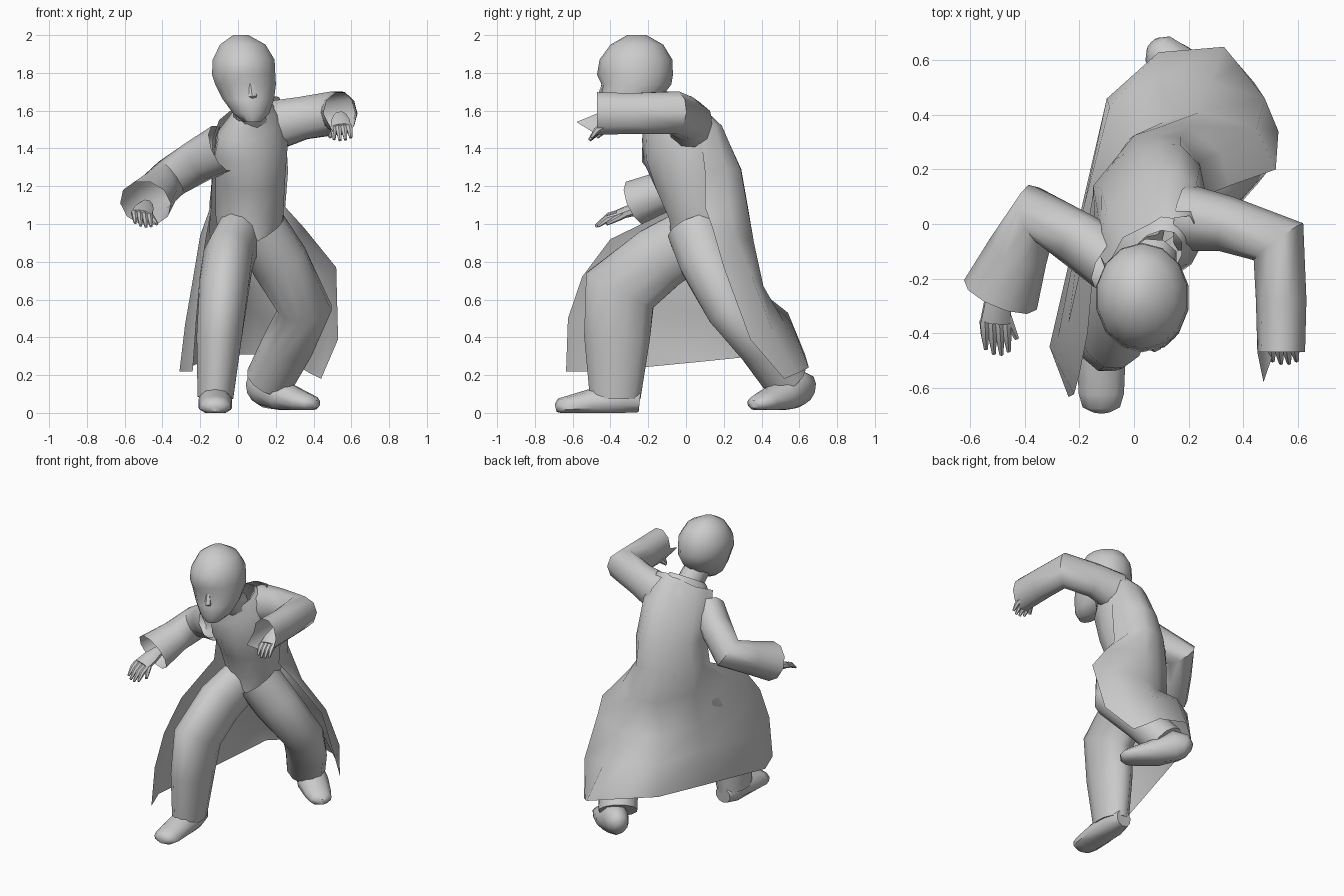
import bpy, bmesh, math
from mathutils import Vector as V


def finish(name, bm, angle=50):
    bmesh.ops.recalc_face_normals(bm, faces=bm.faces)
    me = bpy.data.meshes.new(name)
    bm.to_mesh(me)
    bm.free()
    ob = bpy.data.objects.new(name, me)
    bpy.context.collection.objects.link(ob)
    bpy.ops.object.select_all(action='DESELECT')
    ob.select_set(True)
    bpy.context.view_layer.objects.active = ob
    bpy.ops.object.shade_smooth_by_angle(angle=math.radians(angle))
    return ob


def tube(name, path, n=10, ref=(1, 0, 0), caps=(True, True), axis=None, edit=None):
    """Loft of ellipses; path rows are x, y, z, radius along ref, radius across."""
    bm = bmesh.new()
    pts = [V(p[:3]) for p in path]
    rings = []
    for i, p in enumerate(pts):
        a = (p - pts[i - 1]).normalized() if i else V()
        b = (pts[i + 1] - p).normalized() if i < len(pts) - 1 else V()
        t = V(axis) if axis else (a + b).normalized()
        s = V(ref) - t * t.dot(V(ref))
        s.normalize()
        u = t.cross(s)
        ring = []
        for k in range(n):
            q = 2 * math.pi * (k + .5) / n
            ring.append(bm.verts.new(p + s * path[i][3] * math.cos(q) * 1.03
                                     + u * path[i][4] * math.sin(q) * 1.03))
        rings.append(ring)
    for r0, r1 in zip(rings, rings[1:]):
        for k in range(n):
            bm.faces.new((r0[k], r0[(k + 1) % n], r1[(k + 1) % n], r1[k]))
    if caps[0]:
        bm.faces.new(rings[0])
    if caps[1]:
        bm.faces.new(rings[-1])
    if edit:
        for v in bm.verts:
            edit(v.co)
    return finish(name, bm)


def pull(ob, target):
    """Draw the nearest vertex out to a point."""
    v = min(ob.data.vertices, key=lambda v: (v.co - V(target)).length)
    v.co = target


# Torso, with the shoulder line tilted and twisted
def tilt(c):
    f = max(0, min(1, (c.z - 1.2) / .3))
    c.y += .3 * (c.x - .06) * f
    c.z += .3 * (c.x - .06) * f


tube("torso", [(.05, .09, .9, .15, .17), (.06, .1, 1.05, .18, .19), (.065, .03, 1.25, .185, .2),
               (.07, -.035, 1.41, .195, .2), (.065, -.08, 1.52, .17, .16), (.075, -.13, 1.6, .1, .11)],
     12, caps=(False, False), edit=tilt)
tube("neck", [(.075, -.12, 1.54, .085, .09), (.055, -.25, 1.68, .08, .09)], 8, caps=(False, False))


# Head and face
def sockets(c):
    if c.y < -.4 and 1.7 < c.z < 1.76:
        c.y += .015


tube("head", [(.075, -.385, 1.54, .045, .055), (.07, -.35, 1.585, .095, .11), (.055, -.3, 1.66, .135, .16),
              (.04, -.27, 1.74, .16, .187), (.03, -.27, 1.79, .167, .195), (.03, -.265, 1.87, .163, .187),
              (.025, -.26, 1.95, .12, .135), (.015, -.26, 2.0, .04, .05)], 14, axis=(0, 0, 1), edit=sockets)
tube("nose", [(.065, -.425, 1.75, .014, .015), (.075, -.445, 1.68, .028, .025),
              (.075, -.43, 1.66, .022, .015)], 6)
tube("mouth", [(.04, -.42, 1.622, .01, .01), (.073, -.44, 1.625, .016, .014),
               (.105, -.42, 1.622, .01, .01)], 6, ref=(0, 0, 1))

# Sleeves with open cuffs
left = tube("left_sleeve", [(.18, .025, 1.52, .135, .12), (.34, -.0, 1.56, .115, .1), (.53, -.065, 1.59, .115, .11),
                            (.54, -.28, 1.585, .11, .09), (.54, -.47, 1.585, .115, .085)],
            10, ref=(0, 0, 1), caps=(False, False))
pull(left, (.475, -.58, 1.54))
right = tube("right_sleeve", [(-.08, -.14, 1.4, .13, .11), (-.2, -.06, 1.34, .115, .1), (-.355, .035, 1.245, .105, .11),
                              (-.425, -.1, 1.18, .105, .11), (-.49, -.26, 1.11, .125, .14)],
             10, ref=(0, 0, 1), caps=(False, False))


# Hands: palm, four fingers and a thumb
def hand(name, wrist, knuckle, tip, across, thumb):
    w, k, t, a = V(wrist), V(knuckle), V(tip), V(across)
    m = (w + k) / 2
    tube(name + "_palm", [(*w, .035, .03), (*m, .052, .032), (*k, .056, .024)], 8, ref=across)
    for i in range(4):
        o = a * (i - 1.5) * .028
        e = t + o * 1.05 + (k - t) * .12 * abs(i - 1.5)
        mid = (k + o + e) / 2 + V((0, 0, .012))
        tube(f"{name}_finger_{i}", [(*(k + o), .018, .018), (*mid, .016, .017), (*e, .008, .008)], 6, ref=across)
    s = V(thumb)
    tube(name + "_thumb", [(*m, .022, .02), (*((m + s) / 2), .02, .018), (*s, .009, .009)], 6, ref=across)


hand("left_hand", (.54, -.34, 1.57), (.545, -.44, 1.51), (.555, -.515, 1.44), (1, 0, .1), (.485, -.47, 1.46))
hand("right_hand", (-.485, -.2, 1.1), (-.51, -.36, 1.05), (-.5, -.485, .985), (.95, -.1, -.2), (-.43, -.42, 1.0))

# Trouser legs
tube("right_leg", [(.0, .04, .93, .12, .16), (-.05, -.14, .82, .13, .175), (-.075, -.35, .65, .13, .2),
                   (-.1, -.365, .4, .12, .175), (-.12, -.375, .08, .095, .135)], 12, caps=(False, True))
tube("left_leg", [(.12, .05, .97, .14, .15), (.22, .11, .8, .15, .145), (.355, .23, .55, .14, .125),
                  (.265, .39, .36, .135, .12), (.165, .53, .17, .125, .12)], 12, caps=(False, True))


# Shoes with flat soles
def sole(z):
    def edit(c):
        c.z = max(c.z, z)
    return edit


tube("right_shoe", [(-.12, -.245, .06, .055, .055), (-.12, -.34, .07, .085, .09), (-.12, -.5, .05, .09, .075),
                    (-.12, -.62, .035, .085, .055), (-.12, -.67, .03, .07, .045), (-.12, -.69, .025, .03, .02)],
     edit=sole(0))
tube("left_shoe", [(.07, .66, .12, .03, .03), (.09, .64, .13, .065, .075), (.145, .585, .135, .085, .105),
                   (.24, .505, .085, .1, .08), (.34, .42, .06, .085, .055), (.39, .38, .05, .07, .04),
                   (.415, .36, .045, .03, .02)], ref=(.65, .75, 0), edit=sole(.015))

# Long coat: open sheet from right front edge, round the back, to left front edge
rows = [
    [(-.1, -.16, 1.55), (-.04, -.05, 1.6), (.06, .0, 1.65), (.14, .02, 1.68), (.22, .0, 1.67)],
    [(-.135, -.1, 1.45), (-.1, .05, 1.47), (.04, .165, 1.5), (.16, .19, 1.52), (.25, .07, 1.53)],
    [(-.14, -.03, 1.28), (-.12, .13, 1.28), (.03, .265, 1.29), (.17, .29, 1.29), (.265, .1, 1.28)],
    [(-.14, -.07, 1.08), (-.15, .14, 1.12), (.0, .295, 1.12), (.17, .32, 1.12), (.25, .1, 1.09)],
    [(-.17, -.4, .92), (-.15, .11, .93), (.0, .325, .9), (.2, .36, .9), (.35, .14, .98)],
    [(-.2, -.55, .72), (-.13, .03, .66), (-.02, .31, .65), (.24, .41, .67), (.52, .2, .77)],
    [(-.22, -.625, .5), (-.185, .06, .52), (-.09, .43, .53), (.28, .52, .48), (.53, .34, .39)],
    [(-.24, -.635, .22), (-.19, .07, .27), (-.1, .46, .31), (.33, .65, .24), (.44, .52, .18)],
]
side = {4: (-.2, -.18, .94), 5: (-.24, -.36, .7), 6: (-.28, -.42, .47), 7: (-.31, -.45, .22)}
flare = {4: (.32, .26, .94), 5: (.45, .35, .72), 6: (.48, .46, .43), 7: (.38, .59, .21)}
middle = {6: (.09, .54, .53), 7: (.09, .63, .31)}
bm = bmesh.new()
grid = []
for i, r in enumerate(rows):
    r = [V(p) for p in r]
    # extra columns near both front edges and in the middle of the back
    a = V(side.get(i, r[0] * .6 + r[1] * .4))
    b = V(flare.get(i, (r[3] + r[4]) / 2 + V((.025, .02, 0))))
    mid = V(middle.get(i, (r[2] + r[3]) / 2 + V((0, .015, 0))))
    grid.append([bm.verts.new(p) for p in (r[0], a, r[1], r[2], mid, r[3], b, r[4])])
for r0, r1 in zip(grid, grid[1:]):
    for k in range(len(r0) - 1):
        bm.faces.new((r0[k], r0[k + 1], r1[k + 1], r1[k]))
finish("coat", bm, 80)
